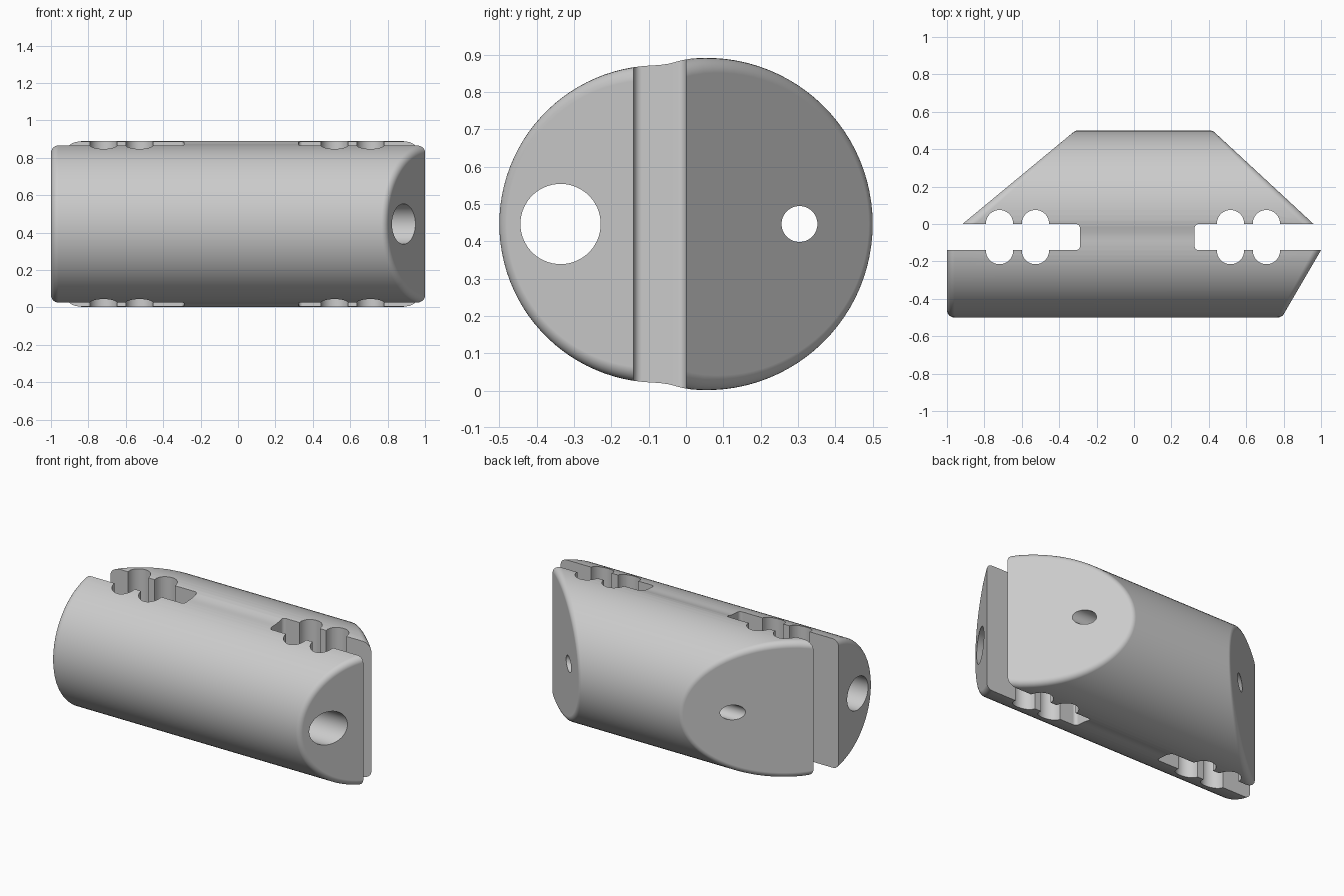
import bpy, bmesh
from math import sin, cos, hypot, radians
from mathutils import Vector

cube = bpy.data.objects.get("Cube")
if cube:
    bpy.data.objects.remove(cube, do_unlink=True)

MID = 0.446      # height of the long axis
SEAM = -0.07     # plane where the two halves meet
FILLET = 0.04    # rounding of the end faces

grey = bpy.data.materials.new("light grey")
grey.use_nodes = True
grey.diffuse_color = (0.6, 0.6, 0.6, 1)
grey.node_tree.nodes["Principled BSDF"].inputs["Base Color"].default_value = (0.6, 0.6, 0.6, 1)


def arc(cx, cy, r, start, end, steps):
    angles = [radians(start + (end - start) * i / steps) for i in range(steps + 1)]
    return [(cx + r * cos(a), cy + r * sin(a)) for a in angles]


def add_object(name, bm):
    mesh = bpy.data.meshes.new(name)
    bm.to_mesh(mesh)
    bm.free()
    mesh.materials.append(grey)
    obj = bpy.data.objects.new(name, mesh)
    bpy.context.collection.objects.link(obj)
    return obj


def skin(name, rings):
    """Closed solid through matching rings of points."""
    bm = bmesh.new()
    loops = [[bm.verts.new(p) for p in ring] for ring in rings]
    bm.faces.new(loops[0])
    bm.faces.new(loops[-1])
    for a, b in zip(loops, loops[1:]):
        for i in range(len(a)):
            bm.faces.new((a[i - 1], a[i], b[i], b[i - 1]))
    bmesh.ops.recalc_face_normals(bm, faces=bm.faces)
    return add_object(name, bm)


def half_body(name, centre, radius, start, end, blend, left, right):
    """Arc in (y, z) plus blend points to the seam; sloped ends as (x1, y1, x2, y2)."""
    section = []
    for y, z in blend:
        section.append((Vector((0, y, z)), Vector((0, 0, 1))))
    for y, z in arc(centre, 0, radius, start, end, 50):
        section.append((Vector((0, y, z)), Vector((0, (y - centre) / radius, z / radius))))
    for y, z in reversed(blend):
        section.append((Vector((0, y, -z)), Vector((0, 0, -1))))

    def end_rings(line, side):
        # rolling-ball fillet between the barrel and the sloped end plane
        x1, y1, x2, y2 = line
        slope = (x2 - x1) / (y2 - y1)
        k = hypot(1, slope)
        m = Vector((side / k, -side * slope / k, 0))
        rings = []
        for step in range(7):
            ring = []
            for p, n in section:
                c = p - n * FILLET
                c.x = x1 + slope * (c.y - y1) - side * FILLET * k
                c.z += MID
                ring.append(c + n.slerp(m, step / 6) * FILLET)
            rings.append(ring)
        return rings

    return skin(name, end_rings(left, -1)[::-1] + end_rings(right, 1))


def upright_cutter(name, outline):
    return skin(name, [[(x, y, z) for x, y in outline] for z in (-0.3, 1.2)])


def bore_cutter(name, y, r):
    circle = arc(y, MID, r, 0, 354, 59)
    return skin(name, [[(x, u, v) for u, v in circle] for x in (-1.4, 1.4)])


# Two halves of the rounded body, with different radii and end slopes
front = half_body("front_half", -0.075, 0.425, 92, 268, [(SEAM, 0.426)],
                  (-1, -0.5, -1, 0), (0.79, -0.5, 1.0, -0.14))
back = half_body("back_half", 0.055, 0.445, 95, -95,
                 [(SEAM, 0.426), (-0.045, 0.4295), (-0.012, 0.4385)],
                 (-0.917, 0, -0.313, 0.5), (0.96, 0, 0.42, 0.5))

# Slots open at each end, with small rounded inner corners
cutters = []
for side, inner in ((-1, -0.289), (1, 0.324)):
    r = 0.022
    corners = arc(r, -r, r, 90, 180, 6) + arc(r, -0.14 + r, r, 180, 270, 6)
    outline = [(inner + side * u, v) for u, v in corners]
    outline += [(side * 1.4, -0.14), (side * 1.4, 0)]
    cutters.append(upright_cutter("slot_cutter", outline))

# Pairs of round-ended pockets across each slot
for x in (-0.719, -0.527, 0.516, 0.708):
    outline = arc(x, 0.002, 0.073, 0, 180, 20) + arc(x, -0.142, 0.073, 180, 360, 20)
    cutters.append(upright_cutter("pocket_cutter", outline))

# Each half gets the slots, the pockets and its own lengthwise bore
large_bore = bore_cutter("large_bore_cutter", -0.336, 0.1075)
small_bore = bore_cutter("small_bore_cutter", 0.304, 0.048)
for obj, bore in ((front, large_bore), (back, small_bore)):
    bpy.context.view_layer.objects.active = obj
    for cutter in cutters + [bore]:
        mod = obj.modifiers.new("cut", 'BOOLEAN')
        mod.operation = 'DIFFERENCE'
        mod.solver = 'EXACT'
        mod.object = cutter
        bpy.ops.object.modifier_apply(modifier=mod.name)

# Weld the halves into one body, dropping the inner seam faces
bm = bmesh.new()
bm.from_mesh(front.data)
bm.from_mesh(back.data)
inner_faces = [f for f in bm.faces if all(abs(v.co.y - SEAM) < 0.0005 for v in f.verts)]
bmesh.ops.delete(bm, geom=inner_faces, context='FACES')
bmesh.ops.remove_doubles(bm, verts=bm.verts, dist=0.0001)
body = add_object("body", bm)

for helper in cutters + [large_bore, small_bore, front, back]:
    bpy.data.objects.remove(helper, do_unlink=True)

# Smooth shading with sharp cut edges
bpy.ops.object.select_all(action='DESELECT')
body.select_set(True)
bpy.context.view_layer.objects.active = body
bpy.ops.object.shade_smooth_by_angle(angle=radians(32))
weighted = body.modifiers.new("even_shading", 'WEIGHTED_NORMAL')
weighted.keep_sharp = True
